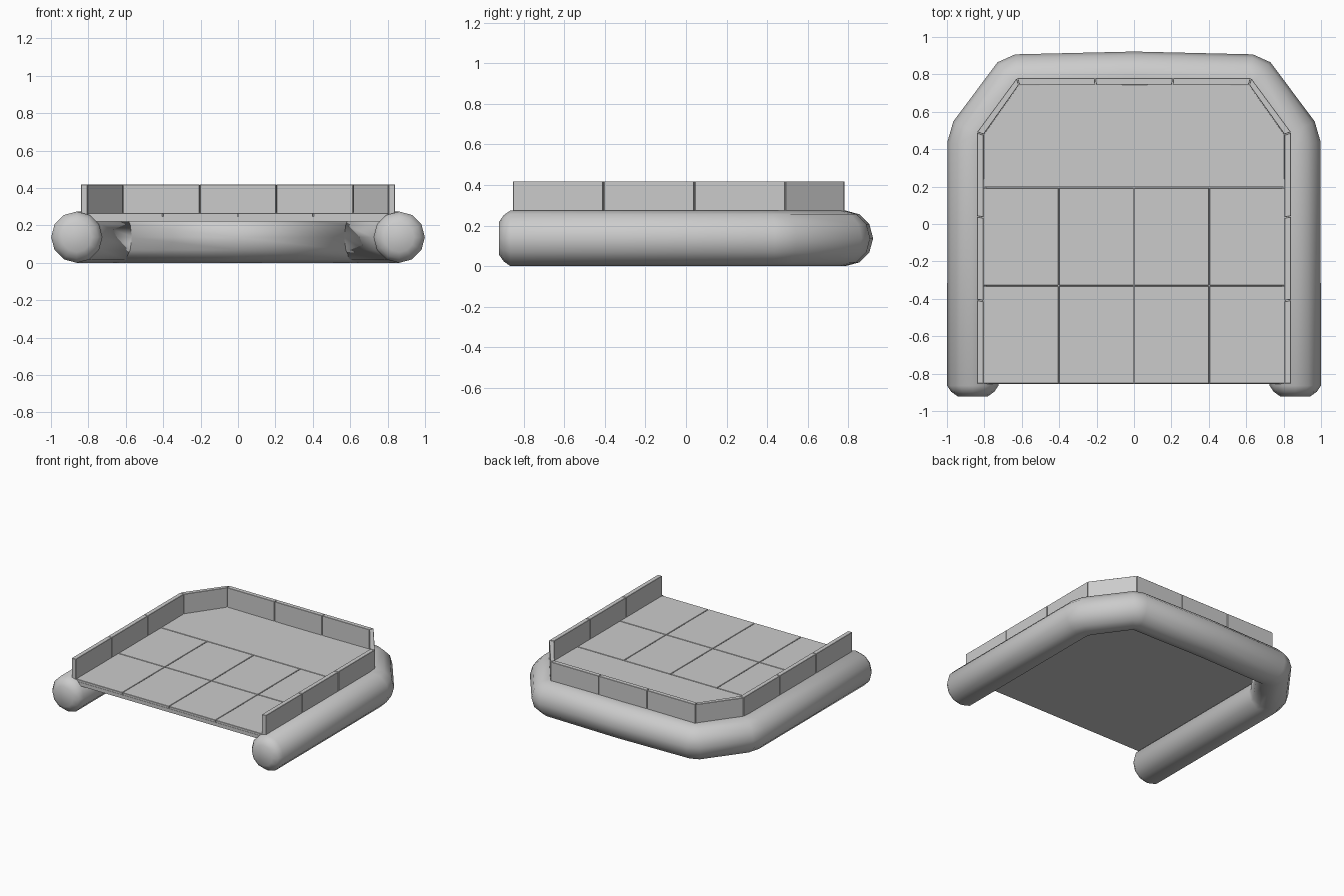
import bpy, bmesh, math
from mathutils import Vector

if "Cube" in bpy.data.objects:
    bpy.data.objects.remove(bpy.data.objects["Cube"])


def finish(name, bm, bevel=0.0):
    bmesh.ops.recalc_face_normals(bm, faces=bm.faces)
    me = bpy.data.meshes.new(name)
    bm.to_mesh(me)
    bm.free()
    ob = bpy.data.objects.new(name, me)
    bpy.context.collection.objects.link(ob)
    if bevel:
        mod = ob.modifiers.new("edge_bevel", 'BEVEL')
        mod.width = bevel
        mod.segments = 1
    return ob


def prism(name, outline, z0, z1, bevel=0.0):
    """Extrude a flat outline from z0 to z1."""
    bm = bmesh.new()
    lo = [bm.verts.new((x, y, z0)) for x, y in outline]
    hi = [bm.verts.new((x, y, z1)) for x, y in outline]
    n = len(outline)
    bm.faces.new(lo)
    bm.faces.new(hi)
    for i in range(n):
        j = (i + 1) % n
        bm.faces.new((lo[i], lo[j], hi[j], hi[i]))
    return finish(name, bm, bevel)


# Inflatable U-shaped tube: 12-sided rings swept along a mirrored path (x, y, radius)
R, SIDES = 0.137, 12
half = [(-0.862, -0.922, 0.08), (-0.862, -0.897, 0.115), (-0.862, -0.865, R),
        (-0.862, 0.42, R), (-0.843, 0.488, R), (-0.645, 0.757, R), (-0.607, 0.773, R)]
path = half + [(0, 0.785, R)] + [(-x, y, r) for x, y, r in reversed(half)]
bm = bmesh.new()
rings = []
for i, (x, y, r) in enumerate(path):
    p = Vector((x, y, 0))
    dirs = []
    if i > 0:
        dirs.append((p - Vector((*path[i - 1][:2], 0))).normalized())
    if i < len(path) - 1:
        dirs.append((Vector((*path[i + 1][:2], 0)) - p).normalized())
    t = sum(dirs, Vector()).normalized()
    side = Vector((-t.y, t.x, 0))
    ring = []
    for k in range(SIDES):
        a = 2 * math.pi * k / SIDES
        ring.append(bm.verts.new(p + side * r * math.cos(a)
                                 + Vector((0, 0, R + r * math.sin(a)))))
    rings.append(ring)
for a, b in zip(rings, rings[1:]):
    for k in range(SIDES):
        m = (k + 1) % SIDES
        bm.faces.new((a[k], a[m], b[m], b[k]))
bm.faces.new(rings[0])
bm.faces.new(rings[-1])
tube = finish("inflatable_tube", bm)
for f in tube.data.polygons:
    f.use_smooth = True

# Deck base plate
inner = [(-0.805, -0.855), (-0.805, 0.478), (-0.615, 0.745),
         (0.615, 0.745), (0.805, 0.478), (0.805, -0.855)]
outer = [(-0.84, -0.855), (-0.84, 0.49), (-0.626, 0.78),
         (0.626, 0.78), (0.84, 0.49), (0.84, -0.855)]
prism("deck_base", outer, 0.22, 0.248)

# Deck panels: 4 x 2 grid plus one bow panel
G = 0.002
X0, Y0, W, D = -0.805, -0.855, 0.4025, 0.525
for row in range(2):
    for col in range(4):
        x, y = X0 + col * W, Y0 + row * D
        prism(f"deck_panel_{row}_{col}",
              [(x + G, y + G), (x + W - G, y + G), (x + W - G, y + D - G), (x + G, y + D - G)],
              0.246, 0.265, 0.002)
prism("bow_panel", [(-0.803, 0.197)] + inner[1:5] + [(0.803, 0.197)], 0.246, 0.265, 0.002)

# Low walls: each run split into boards with mitred corners
runs = [("left_wall", 0, 3), ("left_corner_wall", 1, 1), ("back_wall", 2, 3),
        ("right_corner_wall", 3, 1), ("right_wall", 4, 3)]
for name, i, count in runs:
    o0, o1, n0, n1 = (Vector(v) for v in (outer[i], outer[i + 1], inner[i], inner[i + 1]))
    g = 0.002 / (o1 - o0).length
    for s in range(count):
        a, b = s / count + g, (s + 1) / count - g
        quad = [o0.lerp(o1, a), o0.lerp(o1, b), n0.lerp(n1, b), n0.lerp(n1, a)]
        prism(f"{name}_{s}", [tuple(q) for q in quad], 0.246, 0.418, 0.002)
